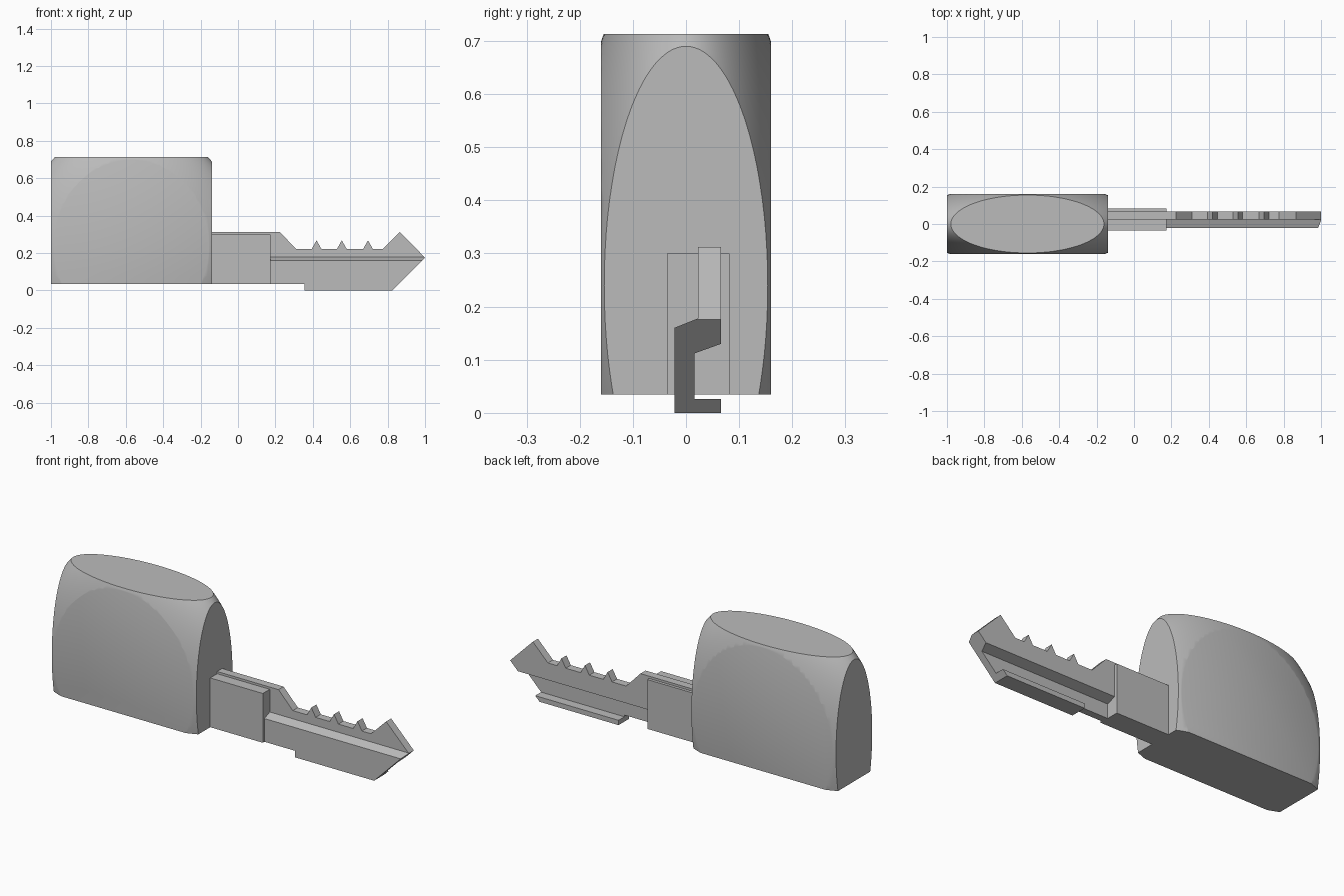
import bpy
import bmesh
import math
from mathutils import Matrix, Vector

if "Cube" in bpy.data.objects:
    bpy.data.objects.remove(bpy.data.objects["Cube"], do_unlink=True)

grey = bpy.data.materials.new("plain grey")
grey.use_nodes = True
GREY = (0.5, 0.5, 0.5, 1)
grey.diffuse_color = GREY
grey.node_tree.nodes["Principled BSDF"].inputs["Base Color"].default_value = GREY


def to_object(name, bm):
    bmesh.ops.recalc_face_normals(bm, faces=bm.faces)
    mesh = bpy.data.meshes.new(name)
    bm.to_mesh(mesh)
    bm.free()
    mesh.materials.append(grey)
    ob = bpy.data.objects.new(name, mesh)
    bpy.context.collection.objects.link(ob)
    return ob


def box(name, low, high):
    low, high = Vector(low), Vector(high)
    bm = bmesh.new()
    place = Matrix.Translation((low + high) / 2) @ Matrix.Diagonal((*(high - low), 1))
    bmesh.ops.create_cube(bm, size=1, matrix=place)
    return to_object(name, bm)


def prism(name, points, sweep):
    """Close a 3D outline and extrude it along sweep."""
    bm = bmesh.new()
    face = bm.faces.new([bm.verts.new(p) for p in points])
    new = bmesh.ops.extrude_face_region(bm, geom=[face])["geom"]
    moved = [v for v in new if isinstance(v, bmesh.types.BMVert)]
    bmesh.ops.translate(bm, verts=moved, vec=sweep)
    return to_object(name, bm)


def intersect(ob, cutter):
    """Keep the volume shared by both solids and drop the cutter."""
    cutter.hide_render = True
    mod = ob.modifiers.new("shared volume", "BOOLEAN")
    mod.operation = "INTERSECT"
    mod.solver = "EXACT"
    mod.object = cutter
    graph = bpy.context.evaluated_depsgraph_get()
    mesh = bpy.data.meshes.new_from_object(ob.evaluated_get(graph))
    ob.modifiers.clear()
    ob.data = mesh
    bpy.data.objects.remove(cutter, do_unlink=True)


# Handle: a block whose edges are rounded by an ellipsoid
handle = box("handle", (-1, -0.16, 0.035), (-0.14, 0.16, 0.713))
bm = bmesh.new()
place = Matrix.Translation((-0.57, 0, 0.24)) @ Matrix.Diagonal((0.592, 0.224, 0.655, 1))
bmesh.ops.create_uvsphere(bm, u_segments=128, v_segments=64, radius=1, matrix=place)
intersect(handle, to_object("rounding_cutter", bm))
bpy.ops.object.select_all(action="DESELECT")
handle.select_set(True)
bpy.context.view_layer.objects.active = handle
bpy.ops.object.shade_smooth_by_angle(angle=math.radians(30))

# Collar joining the handle and the blade
box("collar", (-0.14, -0.036, 0.035), (0.173, 0.082, 0.30))

# Blade: side outline with teeth, shaped by a grooved cross-section
outline = [(-0.14, 0.035), (-0.14, 0.312), (0.225, 0.312), (0.31, 0.222)]
for x in (0.42, 0.555, 0.695):
    outline += [(x - 0.026, 0.222), (x, 0.268), (x + 0.026, 0.222)]
outline += [(0.775, 0.222), (0.865, 0.312), (1, 0.176),
            (0.825, 0), (0.355, 0), (0.355, 0.035)]
blade = prism("blade", [(x, -0.1, z) for x, z in outline], (0, 0.2, 0))

section = [(-0.022, -0.1), (0.066, -0.1), (0.066, 0.026), (0.016, 0.026),
           (0.016, 0.112), (0.066, 0.13), (0.066, 0.4), (0.023, 0.4),
           (0.023, 0.178), (-0.022, 0.16)]
intersect(blade, prism("section_cutter", [(-0.3, y, z) for y, z in section], (1.5, 0, 0)))
